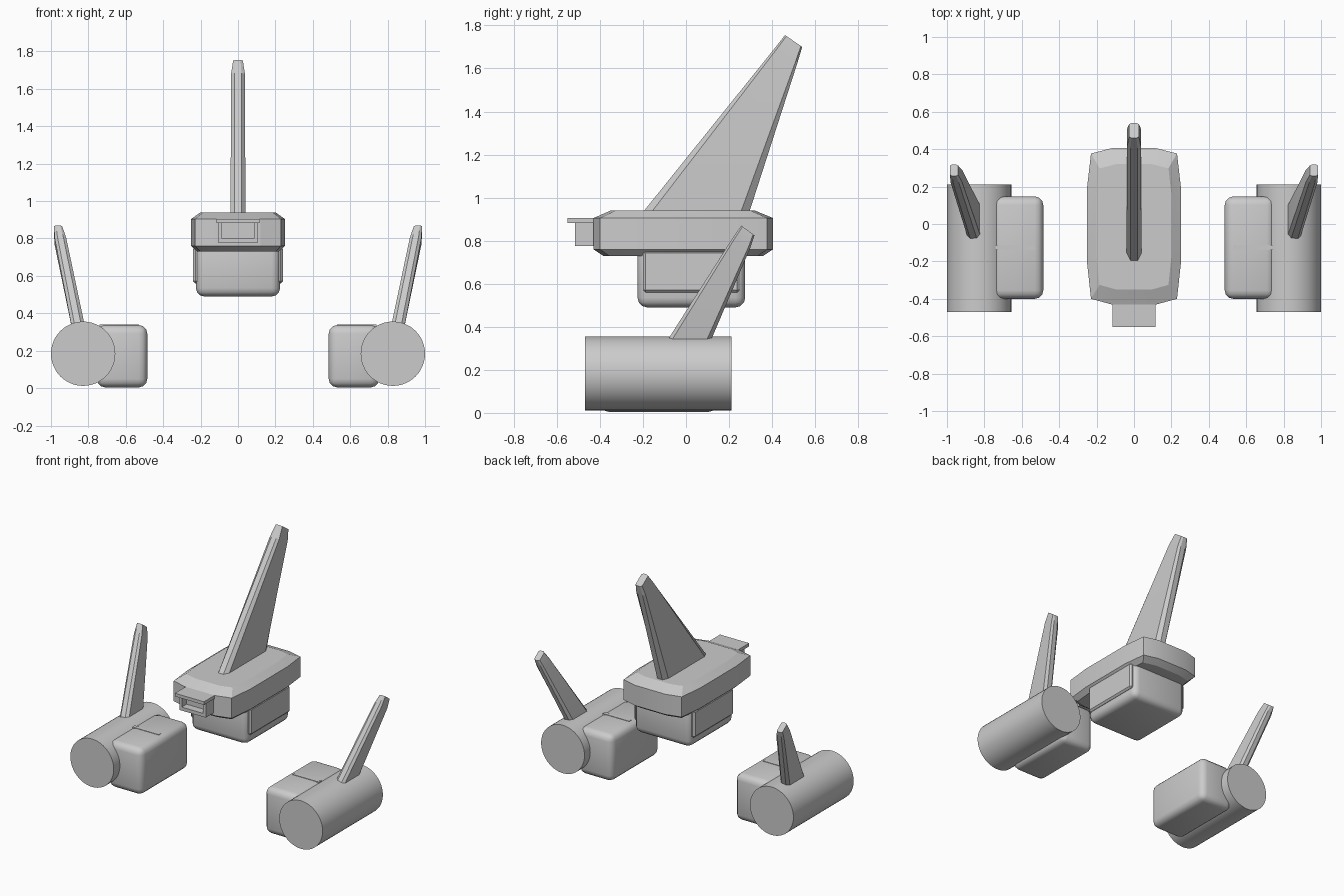
import bpy, bmesh, math
from mathutils import Vector

cube = bpy.data.objects.get("Cube")
if cube:
    bpy.data.objects.remove(cube, do_unlink=True)

grey = bpy.data.materials.new("light grey")
grey.use_nodes = True
colour = (0.6, 0.6, 0.6, 1)
grey.diffuse_color = colour
grey.node_tree.nodes["Principled BSDF"].inputs["Base Color"].default_value = colour


def finish(name, bm, smooth=30):
    bmesh.ops.recalc_face_normals(bm, faces=bm.faces)
    mesh = bpy.data.meshes.new(name)
    bm.to_mesh(mesh)
    bm.free()
    obj = bpy.data.objects.new(name, mesh)
    bpy.context.collection.objects.link(obj)
    mesh.materials.append(grey)
    bpy.ops.object.select_all(action="DESELECT")
    obj.select_set(True)
    bpy.context.view_layer.objects.active = obj
    bpy.ops.object.shade_smooth_by_angle(angle=math.radians(smooth))
    return obj


def box(name, low, high, bevel=0.0, segments=3):
    bm = bmesh.new()
    bmesh.ops.create_cube(bm, size=1)
    for v in bm.verts:
        v.co = [(a + b) / 2 + c * (b - a) for a, b, c in zip(low, high, v.co)]
    if bevel:
        bmesh.ops.bevel(bm, geom=bm.edges[:], offset=bevel, segments=segments,
                        profile=0.5, affect="EDGES")
    return finish(name, bm)


def loft(name, rings, smooth=30):
    bm = bmesh.new()
    loops = [[bm.verts.new(p) for p in ring] for ring in rings]
    n = len(loops[0])
    for a, b in zip(loops, loops[1:]):
        for i in range(n):
            j = (i + 1) % n
            bm.faces.new((a[i], a[j], b[j], b[i]))
    bm.faces.new(loops[0][::-1])
    bm.faces.new(loops[-1])
    return finish(name, bm, smooth)


def fin(name, sections, chamfer):
    """Each section: centre x, half thickness, leading (y, z), trailing (y, z)."""
    rings = []
    for x, half, lead, trail in sections:
        a, b = Vector((x, *lead)), Vector((x, *trail))
        shape = [(0, .5), (chamfer, 1), (1 - chamfer, 1), (1, .5)]
        side = [(t, w * half) for t, w in shape]
        side += [(t, -w) for t, w in reversed(side)]
        rings.append([a.lerp(b, t) + Vector((w, 0, 0)) for t, w in side])
    return loft(name, rings, 15)


# Central hull with bevelled rims and softly curved plan
def hull_ring(z, sx, front, back):
    right = [(0.12, 1), (0.23, 0.93), (0.25, 0.5)]
    half = [(x * sx, back * t) for x, t in right]
    half += [(x * sx, front * t) for x, t in reversed(right)]
    return [(x, y, z) for x, y in half] + [(-x, y, z) for x, y in reversed(half)]


loft("hull", [hull_ring(0.73, 0.87, -0.385, 0.36), hull_ring(0.76, 1, -0.43, 0.405),
              hull_ring(0.905, 1, -0.43, 0.405), hull_ring(0.94, 0.8, -0.35, 0.32)], 15)

# Belly block and its raised side panels
box("belly", (-0.225, -0.225, 0.49), (0.225, 0.275, 0.8), 0.045)
for side, s in (("left", 1), ("right", -1)):
    xs = sorted((s * 0.2, s * 0.24))
    box(side + "_belly_panel", (xs[0], -0.2, 0.56), (xs[1], 0.25, 0.755), 0.012, 1)

# Tall central fin
fin("main_fin", [(0, 0.04, (-0.21, 0.92), (0.29, 0.92)),
                 (0, 0.037, (0.405, 1.685), (0.519, 1.63)),
                 (0, 0.026, (0.46, 1.755), (0.54, 1.70))], 0.08)

# Hollow nose intake below a lip
box("nose_lip", (-0.115, -0.55, 0.882), (0.115, -0.40, 0.905))
box("nose_floor", (-0.105, -0.515, 0.775), (0.105, -0.40, 0.80))
box("nose_back", (-0.09, -0.46, 0.79), (0.09, -0.40, 0.89))
for side, s in (("left", 1), ("right", -1)):
    xs = sorted((s * 0.085, s * 0.105))
    box(side + "_nose_wall", (xs[0], -0.515, 0.78), (xs[1], -0.40, 0.885))

# Side units: drum, inner pod, seam strip and leaning fin
for side, s in (("left", 1), ("right", -1)):
    circle = [math.tau * i / 48 for i in range(48)]
    loft(side + "_drum", [[(s * 0.828 + 0.172 * math.cos(a), y, 0.184 + 0.172 * math.sin(a))
                           for a in circle] for y in (-0.47, 0.212)])
    xs = sorted((s * 0.485, s * 0.755))
    box(side + "_pod", (xs[0], -0.4, 0.004), (xs[1], 0.147, 0.337), 0.045)
    xs = sorted((s * 0.53, s * 0.74))
    box(side + "_pod_seam", (xs[0], -0.14, 0.33), (xs[1], -0.113, 0.34))
    fin(side + "_fin", [(s * 0.848, 0.036, (-0.11, 0.30), (0.1, 0.30)),
                        (s * 0.95, 0.031, (0.215, 0.81), (0.298, 0.765)),
                        (s * 0.962, 0.022, (0.257, 0.87), (0.318, 0.825))], 0.1)
